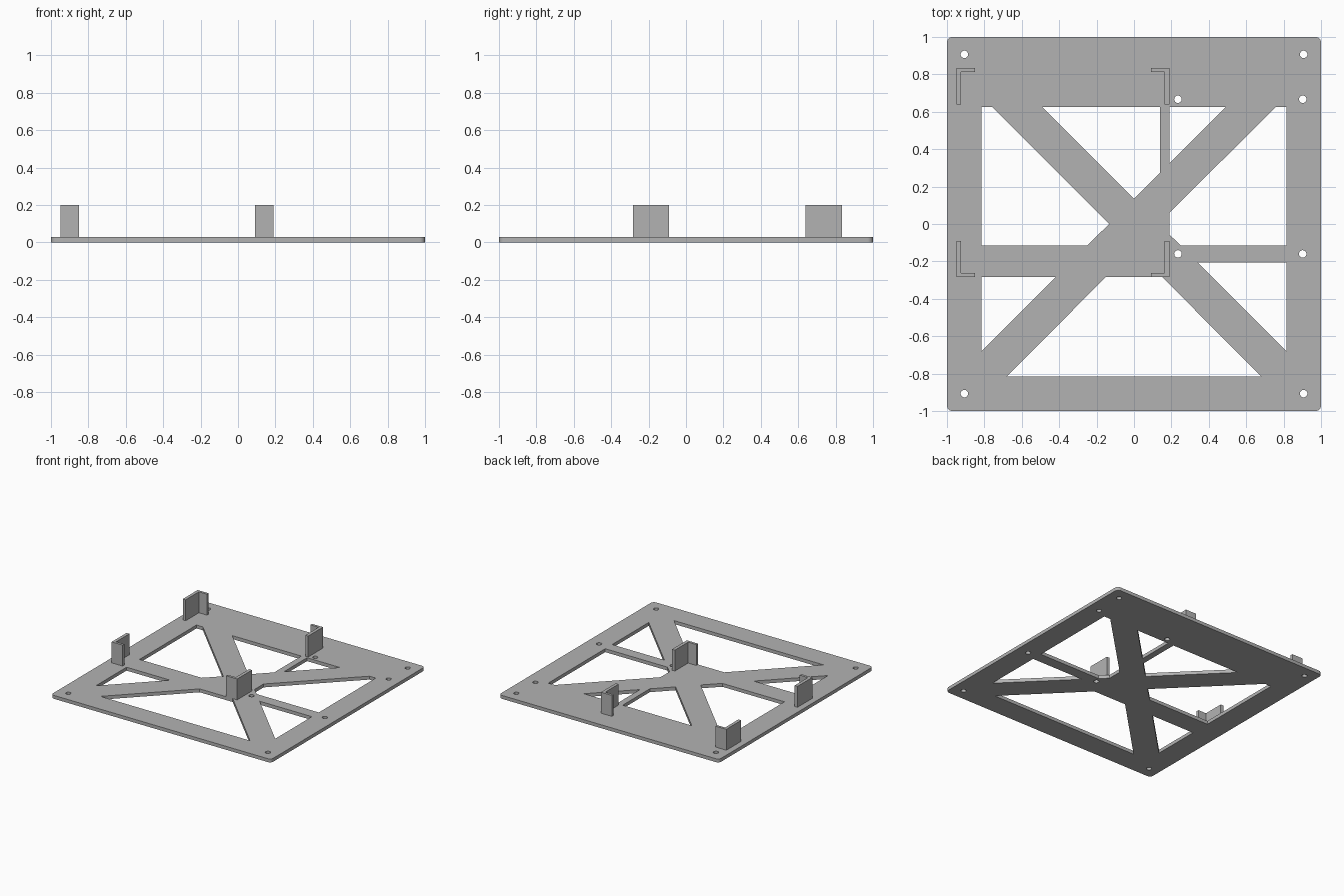
import bpy
import bmesh
from math import cos, sin, pi

cube = bpy.data.objects.get("Cube")
if cube:
    bpy.data.objects.remove(cube, do_unlink=True)

THICK = 0.028    # plate thickness
TOP = 0.2        # top of the brackets
WALL = 0.026     # bracket wall

grey = bpy.data.materials.new("plain grey")
grey.use_nodes = True
colour = (0.45, 0.45, 0.45, 1)
grey.diffuse_color = colour
grey.node_tree.nodes["Principled BSDF"].inputs["Base Color"].default_value = colour


def arc(x, y, r, start, sweep, steps):
    return [(x + r * cos(start + sweep * i / steps),
             y + r * sin(start + sweep * i / steps)) for i in range(steps)]


def extrude_outlines(name, outlines, z0, z1):
    """Fill closed outlines (inner ones become holes) and give them depth."""
    curve = bpy.data.curves.new(name, 'CURVE')
    curve.dimensions = '2D'
    curve.fill_mode = 'BOTH'
    curve.extrude = (z1 - z0) / 2
    for points in outlines:
        spline = curve.splines.new('POLY')
        spline.points.add(len(points) - 1)
        for p, (x, y) in zip(spline.points, points):
            p.co = (x, y, 0, 1)
        spline.use_cyclic_u = True
    obj = bpy.data.objects.new(name, curve)
    bpy.context.collection.objects.link(obj)
    bpy.ops.object.select_all(action='DESELECT')
    obj.select_set(True)
    bpy.context.view_layer.objects.active = obj
    bpy.ops.object.convert(target='MESH')
    obj = bpy.context.object
    obj.name = name
    # Weld caps to walls and sit the part at its height
    bm = bmesh.new()
    bm.from_mesh(obj.data)
    bmesh.ops.remove_doubles(bm, verts=bm.verts, dist=0.0001)
    bmesh.ops.translate(bm, verts=bm.verts, vec=(0, 0, (z0 + z1) / 2))
    bmesh.ops.recalc_face_normals(bm, faces=bm.faces)
    bm.to_mesh(obj.data)
    bm.free()
    obj.data.materials.clear()
    obj.data.materials.append(grey)
    bpy.ops.object.shade_smooth_by_angle(angle=pi / 6)
    return obj


# Plate rim with rounded corners
R = 0.03
rim = []
for i, (sx, sy) in enumerate([(1, 1), (-1, 1), (-1, -1), (1, -1)]):
    rim += arc(sx * (1 - R), sy * (1 - R), R, i * pi / 2, pi / 2, 6)
    end = (i + 1) * pi / 2
    rim.append((sx * (1 - R) + R * cos(end), sy * (1 - R) + R * sin(end)))

# Openings between the frame, the diagonal braces and the cross bars
IN, HI, MID, LOW = 0.815, 0.625, -0.115, -0.283
windows = [
    [(-IN, HI), (-0.757, HI), (-0.133, 0), (-0.25, MID), (-IN, MID)],
    [(-0.49, HI), (0.138, HI), (0.138, 0.273), (0, 0.135)],
    [(0.19, HI), (0.49, HI), (0.19, 0.325)],
    [(0.757, HI), (IN, HI), (IN, MID), (0.25, MID), (0.19, -0.057), (0.19, 0.06)],
    [(0.34, -0.205), (IN, -0.205), (IN, -0.68)],
    [(-0.15, LOW), (0.15, LOW), (0.68, -IN), (-0.68, -IN)],
    [(-IN, LOW), (-0.418, LOW), (-IN, -0.68)],
]

# Screw holes
S = 0.907
centres = [(-S, S), (S, S), (-S, -S), (S, -S),
           (0.235, 0.667), (0.902, 0.667), (0.235, -0.16), (0.902, -0.16)]
holes = [arc(x, y, 0.02, 0, 2 * pi, 24) for x, y in centres]

extrude_outlines("base_plate", [rim] + windows + holes, 0, THICK)

# Corner brackets: each L opens toward the middle of the mount
for side, x, dx in [("right", -0.95, 1), ("left", 0.19, -1)]:
    for end, y, dy in [("back", 0.833, -1), ("front", LOW, 1)]:
        steps = [(0, 0), (0.1, 0), (0.1, WALL * 0.8), (WALL, WALL * 0.8),
                 (WALL, 0.193), (0, 0.193)]
        shape = [(x + dx * u, y + dy * v) for u, v in steps]
        extrude_outlines(f"{end}_{side}_bracket", [shape], THICK, TOP)
